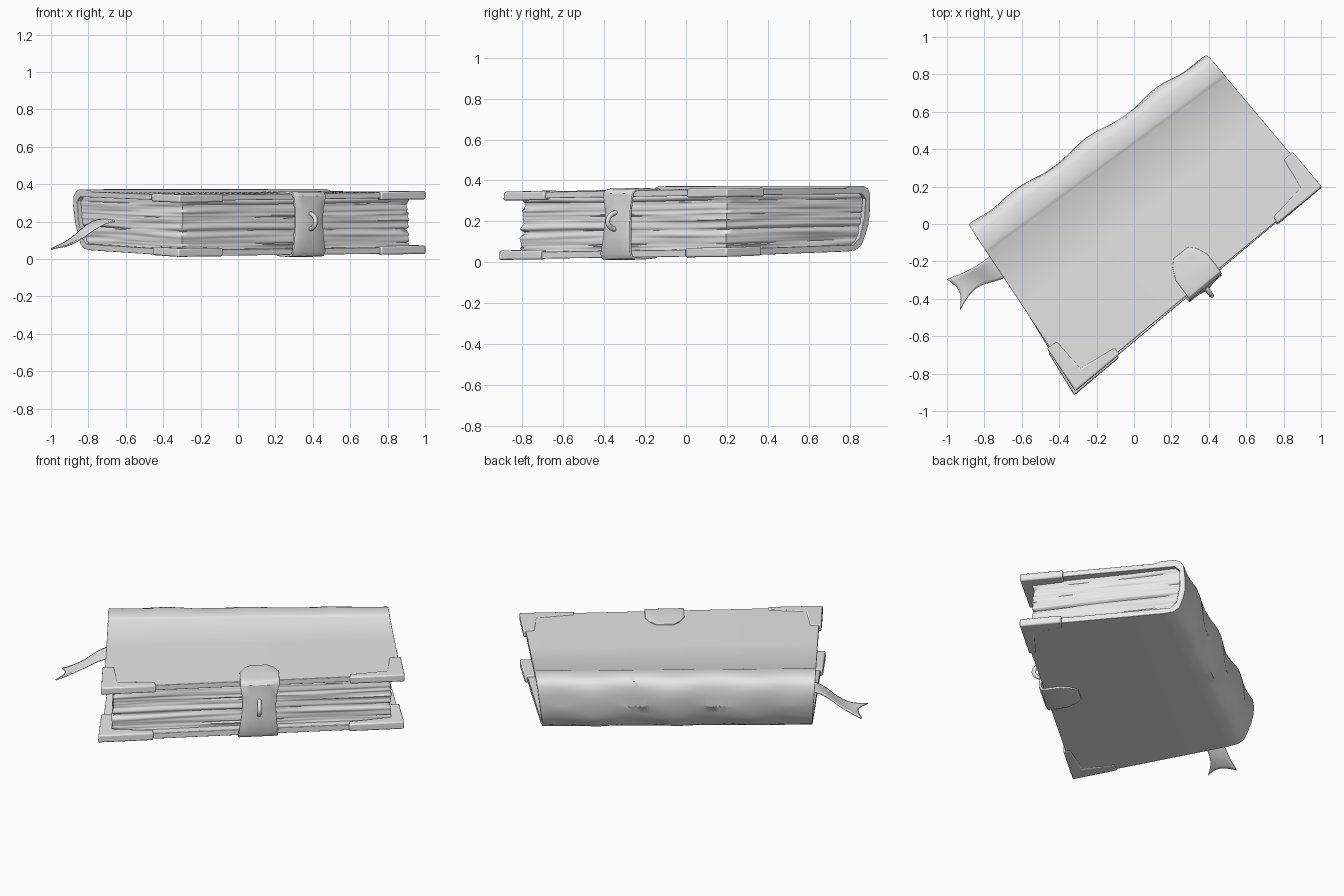
import bpy, bmesh, math, random
from mathutils import Vector, noise

random.seed(4)
if "Cube" in bpy.data.objects:
    bpy.data.objects.remove(bpy.data.objects["Cube"])

grey = bpy.data.materials.new("plain grey")
grey.use_nodes = True
grey.diffuse_color = (0.8, 0.8, 0.8, 1)
grey.node_tree.nodes["Principled BSDF"].inputs["Base Color"].default_value = (0.8, 0.8, 0.8, 1)

# Slightly skewed book: corners run fore-tail, fore-head, spine-head, spine-tail
LOW = [Vector(p) for p in ((-.315, -.895, .015), (.985, .195, .03), (.385, .855, .055), (-.84, -.035, .05))]
HIGH = [Vector(p) for p in ((-.31, -.87, .352), (.985, .2, .37), (.39, .91, .374), (-.885, -.005, .374))]


def place(s, t, h):
    """Book coordinates: s tail to head, t fore-edge to spine, h bottom to top."""
    low, high = [q[0].lerp(q[1], s).lerp(q[3].lerp(q[2], s), t) for q in (LOW, HIGH)]
    return low.lerp(high, h)


def finish(obj, angle=40):
    obj.data.materials.append(grey)
    bpy.ops.object.select_all(action='DESELECT')
    obj.select_set(True)
    bpy.context.view_layer.objects.active = obj
    bpy.ops.object.shade_smooth_by_angle(angle=math.radians(angle))
    return obj


def loft(name, rows, closed=False, caps=False, angle=40):
    """Skin a list of equally long rows of points."""
    bm = bmesh.new()
    grid = [[bm.verts.new(p) for p in row] for row in rows]
    n = len(rows[0])
    for a, b in zip(grid, grid[1:]):
        for i in range(n if closed else n - 1):
            j = (i + 1) % n
            bm.faces.new((a[i], a[j], b[j], b[i]))
    if caps:
        bm.faces.new(grid[0][::-1])
        bm.faces.new(grid[-1])
    bmesh.ops.recalc_face_normals(bm, faces=bm.faces)
    mesh = bpy.data.meshes.new(name)
    bm.to_mesh(mesh)
    bm.free()
    obj = bpy.data.objects.new(name, mesh)
    bpy.context.collection.objects.link(obj)
    return finish(obj, angle)


def bevel(obj, width, segments=2):
    mod = obj.modifiers.new("Rounded edges", 'BEVEL')
    mod.width, mod.segments = width, segments
    mod.limit_method, mod.angle_limit = 'ANGLE', math.radians(45)


def thicken(obj, thickness):
    mod = obj.modifiers.new("Thickness", 'SOLIDIFY')
    mod.thickness, mod.offset = thickness, 0


# Covers and spine: one C-shaped profile swept along the book, scalloped ribs on the spine
PROFILE = [(0, 0), (.5, 0), (.9, 0), (.96, .015), (.995, .08), (1.012, .27), (1.02, .4), (1.02, .55),
           (1.012, .72), (.998, .88), (.975, .96), (.94, 1), (.85, 1), (.835, .985), (.825, .967),
           (.5, .967), (0, .967), (0, .875), (.94, .875), (.972, .8), (.985, .5), (.975, .2),
           (.94, .1), (0, .1)]
rows = []
STEPS = 60
for k in range(STEPS + 1):
    s = k / STEPS
    # Ribs fade away towards head and tail
    rib = math.cos((s - .5) / .3 * math.tau) * min(1, 8 * s, 8 * (1 - s))
    row = []
    for i, (t, h) in enumerate(PROFILE):
        if 4 <= i <= 10:
            swell = math.sin(math.pi * h)
            t += .01 * rib * swell + .008 * noise.noise(Vector((s * 7, h * 2, 0)))
            h += .09 * rib * swell * (1 if i > 6 else -1)
        row.append(place(s, t, h))
    rows.append(row)
bevel(loft("covers_and_spine", rows, True, True), .007)

# Page block: uneven stacked layers with a few deep gaps, nearly flush beside the spine
SPINE_T, FORE_T, MARGIN, FLUSH = .98, .05, .032, .014
side = [(FLUSH + (MARGIN - FLUSH) * i / 20, SPINE_T + (FORE_T - SPINE_T) * i / 20) for i in range(20)]
edge = side + [(MARGIN + (1 - 2 * MARGIN) * i / 32, FORE_T) for i in range(33)]
edge += [(1 - s, t) for s, t in reversed(side)]
LEVELS = 46
rows = []
for k in range(LEVELS + 1):
    h = .09 + .8 * k / LEVELS
    shift = random.uniform(0, .007)
    gap = .018 if k % 12 == 5 else 0
    row = []
    for i, (s, t) in enumerate(edge):
        wave = noise.noise(Vector((i * .1, k * .22, 2)))
        inset = shift + .01 * wave + gap * max(0, .3 + noise.noise(Vector((i * .1, k, 7))))
        row.append(place(.5 + (s - .5) * (1 - inset), SPINE_T - (SPINE_T - t) * (1 - inset),
                         h + .005 * math.sin(i * .2 + k * .1)))
    rows.append(row)
loft("pages", rows, True, True, 70)

# Corner guards on the fore-edge corners of both covers
GUARD = [(-.009, -.014), (.175, -.014), (.172, .03), (.045, .06), (.03, .245), (-.009, .25)]
for cover, h0, h1 in (("lower", -.01, .125), ("upper", .85, .98)):
    for end in ("tail", "head"):
        rows = [[place(s if end == "tail" else 1 - s, t, h) for s, t in GUARD] for h in (h0, h1)]
        bevel(loft(f"{cover}_{end}_corner_guard", rows, True, True), .008)

# Clasp strap wrapped round the fore-edge: (t, h, relative width, bulge of the middle)
STRAP = [(.2, .962, .45, 0), (.165, .967, .75, 0), (.1, .973, 1, 0), (.02, .98, 1, 0), (-.012, .97, 1, 0),
         (-.024, .92, 1, 0), (-.02, .72, .88, .006), (-.018, .52, .85, .024), (-.02, .3, .9, .006),
         (-.024, .06, 1, 0), (-.012, -.005, 1, 0), (.02, -.015, 1, 0), (.1, -.012, 1, 0),
         (.165, -.008, .75, 0), (.2, 0, .45, 0)]
rows = [[place(.523 + .066 * w * side, t - bulge * (1 - abs(side)), h) for side in (-1, -.5, 0, .5, 1)]
        for t, h, w, bulge in STRAP]
strap = loft("clasp_strap", rows, angle=30)
thicken(strap, .014)
bevel(strap, .003)

# Staple loop on the clasp
curve = bpy.data.curves.new("clasp_loop", 'CURVE')
curve.dimensions = '3D'
curve.bevel_depth, curve.bevel_resolution, curve.use_fill_caps = .012, 3, True
spline = curve.splines.new('POLY')
spline.points.add(12)
for i, point in enumerate(spline.points):
    a = math.pi * i / 12
    point.co = (*place(.523, -.03 - .055 * math.sin(a), .53 + .12 * math.cos(a)), 1)
loop = bpy.data.objects.new("clasp_loop", curve)
bpy.context.collection.objects.link(loop)
curve.materials.append(grey)

# Bookmark ribbon drooping from the tail, with a swallow-tail end
NEAR = [(-.58, -.22, .21), (-.70, -.30, .205), (-.80, -.315, .135), (-.875, -.36, .085), (-.93, -.46, .065)]
FAR = [(-.68, -.10, .22), (-.79, -.19, .205), (-.86, -.235, .135), (-.92, -.265, .09), (-1.0, -.295, .053)]
MIDDLE = [(-.63, -.16, .22), (-.745, -.245, .212), (-.825, -.275, .14), (-.885, -.31, .09), (-.915, -.355, .072)]
ribbon = loft("bookmark_ribbon", list(zip(NEAR, MIDDLE, FAR)), angle=60)
smooth = ribbon.modifiers.new("Soft curve", 'SUBSURF')
smooth.levels = smooth.render_levels = 2
smooth.boundary_smooth = 'PRESERVE_CORNERS'
thicken(ribbon, .008)
